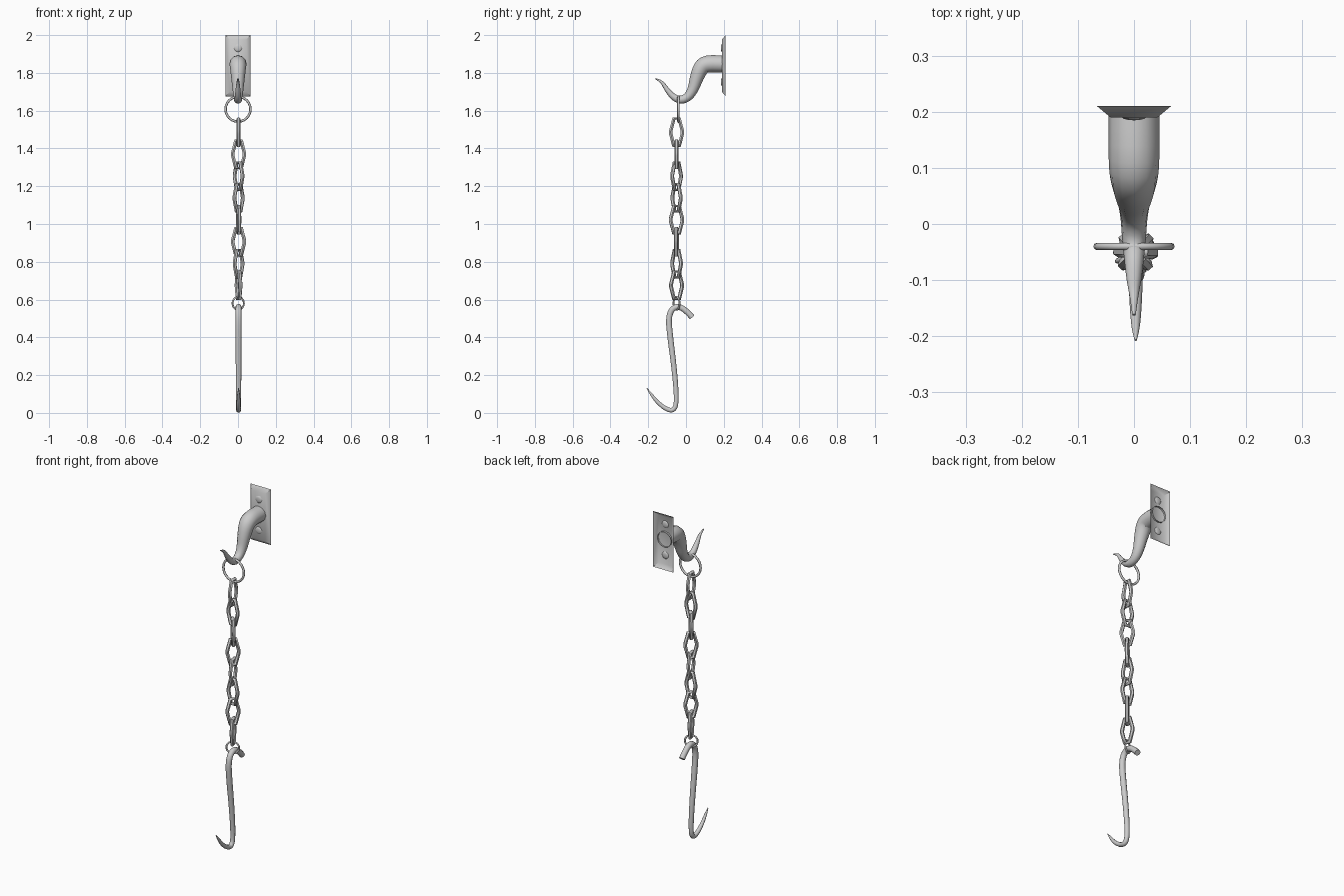
import bpy, bmesh, math
from mathutils import Vector, Matrix

if "Cube" in bpy.data.objects:
    bpy.data.objects.remove(bpy.data.objects["Cube"])


def finish(bm, name, angle=50):
    bmesh.ops.recalc_face_normals(bm, faces=bm.faces)
    me = bpy.data.meshes.new(name)
    bm.to_mesh(me)
    bm.free()
    ob = bpy.data.objects.new(name, me)
    bpy.context.collection.objects.link(ob)
    bpy.ops.object.select_all(action='DESELECT')
    ob.select_set(True)
    bpy.context.view_layer.objects.active = ob
    bpy.ops.object.shade_smooth_by_angle(angle=math.radians(angle))
    return ob


def smooth_path(pts, n=3):
    """Catmull-Rom through tuples (y, z, radius)."""
    v = [Vector(p) for p in pts]
    v = [2 * v[0] - v[1]] + v + [2 * v[-1] - v[-2]]
    out = []
    for i in range(1, len(v) - 2):
        a, b, c, d = v[i - 1:i + 3]
        for k in range(n):
            t = k / n
            out.append(0.5 * (2 * b + (c - a) * t + (2 * a - 5 * b + 4 * c - d) * t * t
                              + (3 * b - a - 3 * c + d) * t ** 3))
    return out + [v[-2]]


def sweep(name, path, sides, closed=False, caps=(True, True), x=0.0):
    """Round section swept along a planar path of (y, z, radius)."""
    bm = bmesh.new()
    n, rings = len(path), []
    for i, (y, z, r) in enumerate(path):
        p = path[(i - 1) % n] if closed else path[max(i - 1, 0)]
        q = path[(i + 1) % n] if closed else path[min(i + 1, n - 1)]
        t = Vector((q[0] - p[0], q[1] - p[1])).normalized()
        ring = []
        for k in range(sides):
            a = 2 * math.pi * k / sides
            s = r * math.sin(a)
            ring.append(bm.verts.new((x + r * math.cos(a), y - t.y * s, z + t.x * s)))
        rings.append(ring)
    for i in range(n if closed else n - 1):
        a, b = rings[i], rings[(i + 1) % n]
        for k in range(sides):
            m = (k + 1) % sides
            bm.faces.new((a[k], a[m], b[m], b[k]))
    if not closed:
        for use, ring in zip(caps, (rings[0], rings[-1])):
            if use:
                bm.faces.new(ring)
    return finish(bm, name)


def ring(name, loc, major, minor, turn):
    path = [(major * math.cos(a), major * math.sin(a), minor)
            for a in (2 * math.pi * i / 24 for i in range(24))]
    ob = sweep(name, path, 8, closed=True)
    ob.location = loc
    ob.rotation_euler.z = math.radians(turn)


# wall plate: open-backed shell with chamfered border
bm = bmesh.new()
loops = [[bm.verts.new((sx * w, y, 1.838 + sz * h)) for sx, sz in ((-1, -1), (1, -1), (1, 1), (-1, 1))]
         for w, h, y in ((0.066, 0.162, 0.21), (0.042, 0.138, 0.19))]
for k in range(4):
    m = (k + 1) % 4
    bm.faces.new((loops[0][k], loops[0][m], loops[1][m], loops[1][k]))
bm.faces.new(loops[1])
finish(bm, "wall_plate")

# domed rivets on the plate
for i, z in enumerate((1.932, 1.752)):
    bm = bmesh.new()
    bmesh.ops.create_uvsphere(bm, u_segments=12, v_segments=6, radius=0.021,
                              matrix=Matrix.Rotation(math.pi / 2, 4, 'X'))
    bmesh.ops.scale(bm, vec=(1, 0.25, 1), verts=bm.verts)
    rivet = finish(bm, f"rivet_{i + 1}")
    rivet.location = (0, 0.19, z)

# wall hook, tapering from the plate to a thin tip
sweep("wall_hook", smooth_path([
    (0.20, 1.847, 0.045), (0.115, 1.847, 0.045), (0.080, 1.825, 0.042), (0.057, 1.775, 0.036),
    (0.037, 1.715, 0.029), (0.010, 1.674, 0.024), (-0.028, 1.658, 0.021), (-0.067, 1.674, 0.017),
    (-0.100, 1.711, 0.013), (-0.128, 1.750, 0.008), (-0.162, 1.770, 0.003)]),
    12, caps=(False, True))

# upper ring
ring("upper_ring", (0, -0.04, 1.608), 0.066, 0.0065, 90)

# chain of angular links, each turned about the vertical
half = [(0.014, -0.073), (0.031, -0.006), (0.031, 0.006), (0.014, 0.073)]
outline = [(y, z, 0.0105) for y, z in half] + [(-y, -z, 0.0105) for y, z in half]
for i, turn in enumerate((0, 88, 42, -45, 8, 85, -42, 20)):
    link = sweep(f"chain_link_{i + 1}", outline, 6, closed=True)
    link.location = (0.003, -0.05, 1.485 - i * 0.1157)
    link.rotation_euler.z = math.radians(turn)

# lower ring
ring("lower_ring", (0.001, -0.05, 0.58), 0.034, 0.005, 118)

# hanging hook with blunt top end and pointed lower end
sweep("hanging_hook", smooth_path([
    (0.033, 0.506, 0.016), (0.008, 0.532, 0.016), (-0.020, 0.554, 0.016), (-0.050, 0.561, 0.016),
    (-0.078, 0.540, 0.016), (-0.090, 0.490, 0.016), (-0.083, 0.400, 0.016), (-0.067, 0.270, 0.015),
    (-0.055, 0.150, 0.014), (-0.052, 0.070, 0.013), (-0.058, 0.030, 0.013), (-0.078, 0.014, 0.013),
    (-0.115, 0.028, 0.012), (-0.155, 0.062, 0.010), (-0.185, 0.100, 0.007), (-0.207, 0.130, 0.002)]),
    10, x=0.003)
